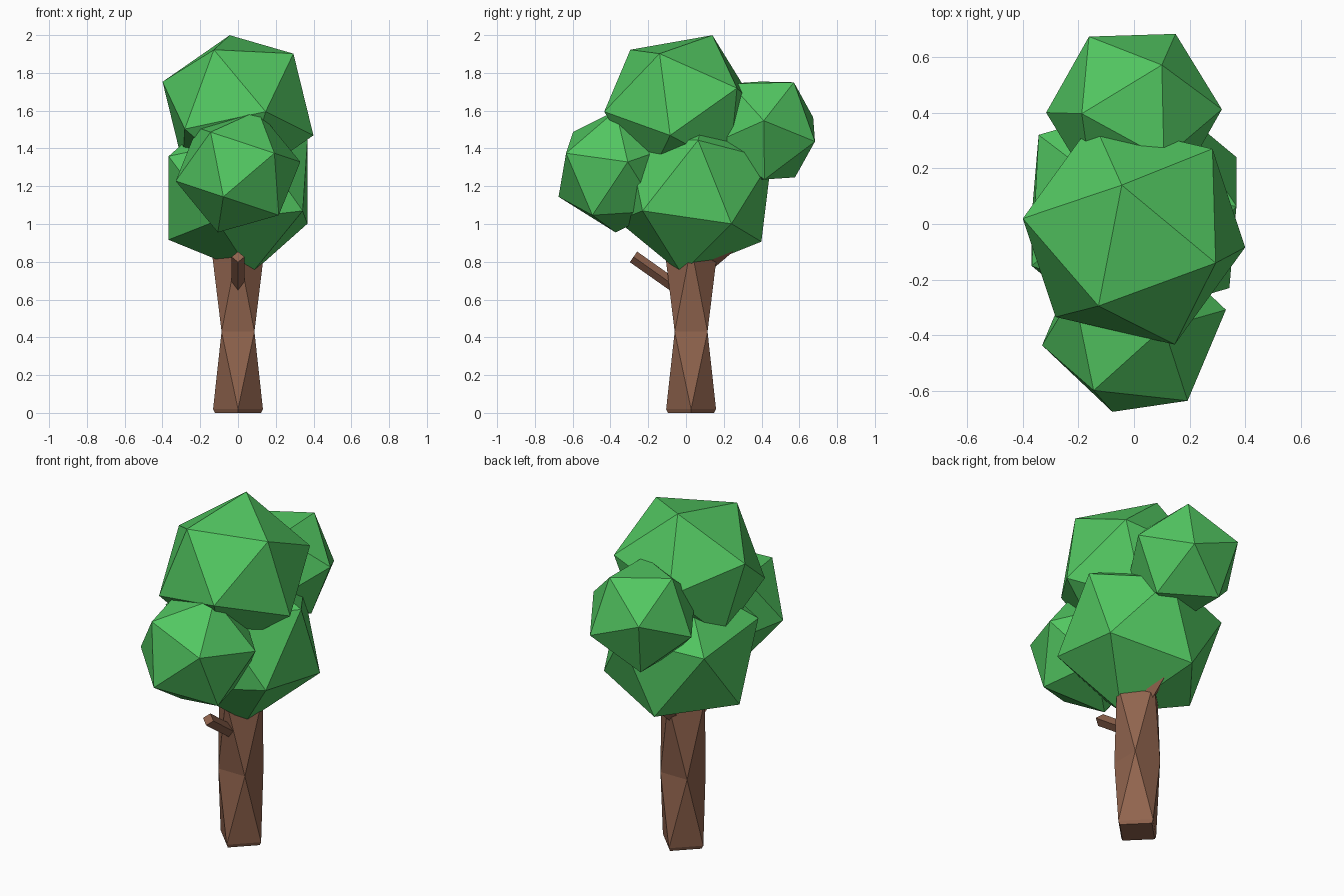
import bpy, bmesh
from math import radians, cos, sin, sqrt
from mathutils import Vector, Matrix

if "Cube" in bpy.data.objects:
    bpy.data.objects.remove(bpy.data.objects["Cube"])


def material(name, color):
    m = bpy.data.materials.new(name)
    m.diffuse_color = (*color, 1)
    m.use_nodes = True
    m.node_tree.nodes["Principled BSDF"].inputs["Base Color"].default_value = m.diffuse_color
    return m


LEAF = material("leaf_green", (0.085, 0.57, 0.12))
BARK = material("bark_brown", (0.28, 0.127, 0.076))


def finish(bm, name, mat):
    bmesh.ops.recalc_face_normals(bm, faces=bm.faces)
    me = bpy.data.meshes.new(name)
    bm.to_mesh(me)
    bm.free()
    me.materials.append(mat)
    ob = bpy.data.objects.new(name, me)
    bpy.context.collection.objects.link(ob)
    return ob


def frame(a, b):
    """Rotation whose first axis is a, with b lying in the first/second plane."""
    x = a.normalized()
    z = x.cross(b).normalized()
    return Matrix((x, z.cross(x), z)).transposed()


def leaf_clump(name, center, radius, corner, neighbour):
    """Icosahedron turned so two adjacent corners point at the given places."""
    c = Vector(center)
    bm = bmesh.new()
    bmesh.ops.create_icosphere(bm, subdivisions=1, radius=radius)
    bm.verts.ensure_lookup_table()
    v = bm.verts[0]
    w = v.link_edges[0].other_vert(v)
    rot = frame(Vector(corner) - c, Vector(neighbour) - c) @ frame(v.co, w.co).transposed()
    bmesh.ops.transform(bm, verts=bm.verts, matrix=Matrix.Translation(c) @ rot.to_4x4())
    return finish(bm, name, LEAF)


def branch(name, start, end, r):
    """Square stick with its edges up, down and sideways."""
    a, b = Vector(start), Vector(end)
    side = Vector((1, 0, 0))
    up = side.cross(b - a).normalized()
    bm = bmesh.new()
    rings = [[bm.verts.new(p + d * r) for d in (side, up, -side, -up)] for p in (a, b)]
    for ring in rings:
        bm.faces.new(ring)
    for i in range(4):
        j = (i + 1) % 4
        bm.faces.new((rings[0][i], rings[0][j], rings[1][j], rings[1][i]))
    return finish(bm, name, BARK)


# Foliage
leaf_clump("top_foliage", (0, -0.032, 1.611), 0.427, (-0.40, 0.02, 1.753), (-0.045, 0.14, 2.0))
leaf_clump("front_foliage", (0, -0.372, 1.278), 0.34, (-0.326, -0.435, 1.228), (-0.08, -0.677, 1.143))
leaf_clump("back_foliage", (0, 0.406, 1.495), 0.32, (0.316, 0.412, 1.547), (0.097, 0.57, 1.748))
leaf_clump("lower_foliage", (0, 0.045, 1.18), 0.453, (0.37, 0.242, 1.0), (0.37, 0.066, 1.44))

# Trunk: square rings, the waist turned 45 degrees against base and top
bm = bmesh.new()
rings = []
for z, r, turn in ((0, 0.122, 0), (0.02, 0.132, 0), (0.43, 0.087 * sqrt(2), 45), (0.88, 0.142, 0)):
    rings.append([bm.verts.new((r * cos(radians(90 * i + turn)),
                                0.027 + r * sin(radians(90 * i + turn)), z)) for i in range(4)])
foot, base, waist, top = rings
bm.faces.new(foot)
bm.faces.new(top)
for i in range(4):
    j = (i + 1) % 4
    bm.faces.new((foot[i], foot[j], base[j], base[i]))
    for ring in (base, top):
        bm.faces.new((ring[i], ring[j], waist[i]))
        bm.faces.new((ring[j], waist[j], waist[i]))
finish(bm, "trunk", BARK)

# Branches
branch("front_branch", (0, 0.0, 0.63), (0, -0.278, 0.826), 0.034)
branch("back_branch", (0, 0.03, 0.715), (0, 0.27, 0.918), 0.036)
